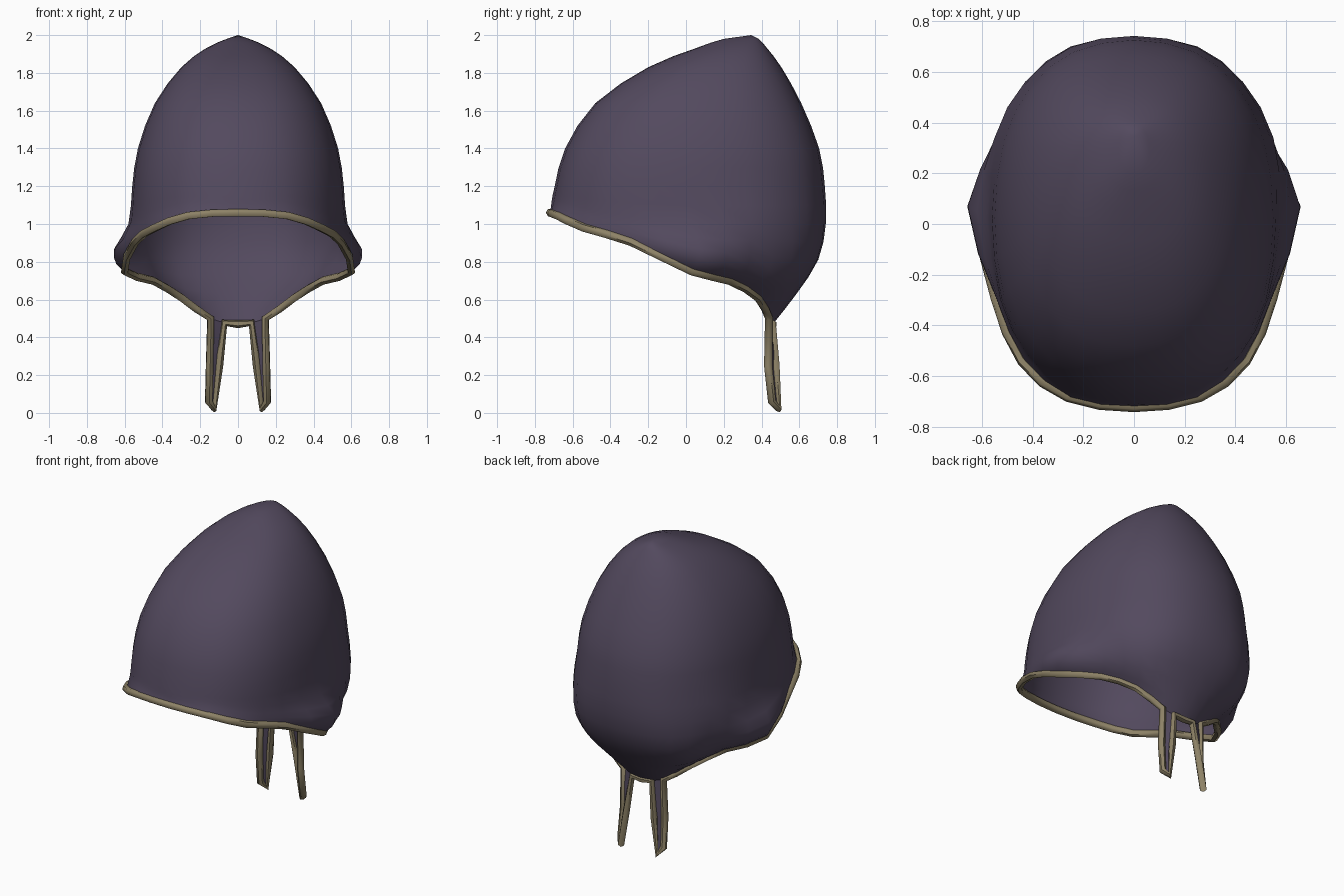
import bpy, bmesh, math
from mathutils import Vector

if "Cube" in bpy.data.objects:
    bpy.data.objects.remove(bpy.data.objects["Cube"])


def material(name, rgb):
    m = bpy.data.materials.new(name)
    m.diffuse_color = (*rgb, 1)
    m.use_nodes = True
    m.node_tree.nodes["Principled BSDF"].inputs["Base Color"].default_value = m.diffuse_color
    return m


purple = material("dark purple cloth", (0.086, 0.067, 0.112))
tan = material("tan piping", (0.27, 0.225, 0.135))


def catmull(a, b, c, d, t):
    return 0.5 * (2 * b + (c - a) * t + (2 * a - 5 * b + 4 * c - d) * t * t
                  + (3 * b - a - 3 * c + d) * t ** 3)


def full_ring(half):
    """Mirror a front-to-back half row, then add a smooth point between each pair."""
    half = [Vector(p) for p in half]
    keys = half + [Vector((-p.x, p.y, p.z)) for p in half[-2:0:-1]]
    n, out = len(keys), []
    for i in range(n):
        a, b, c, d = (keys[(i + k) % n] for k in (-1, 0, 1, 2))
        out += [b, catmull(a, b, c, d, 0.5)]
    return out


def section(z, front, back, width):
    """Slightly squared egg section at height z."""
    c, r, e = (front + back) / 2, (back - front) / 2, 2 / 2.3
    pts = []
    for i in range(9):
        s, k = math.sin(i * math.pi / 8), math.cos(i * math.pi / 8)
        pts.append((width * max(s, 0) ** e if 0 < i < 8 else 0,
                    c - math.copysign(r * abs(k) ** e, k), z))
    return pts


# Crown sections: height, front y, back y, half width
rows = [section(*s) for s in [
    (1.98, 0.20, 0.385, 0.06), (1.93, 0.05, 0.43, 0.17), (1.83, -0.20, 0.505, 0.30),
    (1.64, -0.48, 0.61, 0.44), (1.40, -0.64, 0.705, 0.53), (1.20, -0.695, 0.735, 0.56)]]
# Lower rows: ear flare at the side, gathered nape at the back
rows.append([(0, -.71, 1.13), (.25, -.66, 1.12), (.42, -.52, 1.08), (.53, -.30, 1.04),
             (.58, .03, 1.0), (.55, .34, 1.0), (.43, .56, 1.0), (.25, .70, 1.0), (0, .74, 1.0)])
rows.append([(0, -.715, 1.09), (.25, -.675, 1.08), (.43, -.53, 1.02), (.54, -.30, .96),
             (.655, .07, .87), (.53, .34, .84), (.41, .56, .82), (.23, .67, .81), (0, .70, .81)])
rows.append([(0, -.72, 1.07), (.25, -.685, 1.06), (.435, -.535, .99), (.54, -.30, .92),
             (.645, .06, .79), (.48, .31, .74), (.36, .49, .68), (.19, .56, .64), (0, .585, .63)])
rows.append([(0, -.72, 1.06), (.26, -.68, 1.045), (.44, -.54, .98), (.545, -.29, .905),
             (.60, .03, .75), (.45, .23, .70), (.30, .38, .61), (.145, .44, .50), (0, .46, .47)])
rings = [full_ring(r) for r in rows]
apex = Vector((0, 0.345, 2.0))
N = len(rings[0])

# Smooth rows added between the rings, down each column
levels = []
for i, ring in enumerate(rings):
    levels.append(ring)
    if i + 1 < len(rings):
        up = rings[i - 1] if i else [apex] * N
        nxt = rings[i + 1]
        low = rings[min(i + 2, len(rings) - 1)]
        levels.append([catmull(up[j], ring[j], nxt[j], low[j], 0.5) for j in range(N)])


def finish(bm, name, mat):
    bmesh.ops.recalc_face_normals(bm, faces=bm.faces)
    me = bpy.data.meshes.new(name)
    bm.to_mesh(me)
    bm.free()
    me.materials.append(mat)
    for p in me.polygons:
        p.use_smooth = True
    ob = bpy.data.objects.new(name, me)
    bpy.context.collection.objects.link(ob)
    return ob


# Hood cloth
bm = bmesh.new()
top = bm.verts.new(apex)
vr = [[bm.verts.new(p) for p in lv] for lv in levels]
for j in range(N):
    k = (j + 1) % N
    bm.faces.new((top, vr[0][j], vr[0][k]))
    for a, b in zip(vr, vr[1:]):
        bm.faces.new((a[j], b[j], b[k], a[k]))
finish(bm, "hood", purple)

# Tapering tie straps
rim = rings[-1]
outer = [rim[14], Vector((.150, .435, .25)), Vector((.155, .455, .06))]
inner = [rim[15], Vector((.100, .475, .25)), Vector((.130, .488, .023))]
for side, sx in (("left", -1), ("right", 1)):
    bm = bmesh.new()
    o, i = ([bm.verts.new((p.x * sx, p.y, p.z)) for p in e] for e in (outer, inner))
    for k in range(2):
        bm.faces.new((o[k], o[k + 1], i[k + 1], i[k]))
    finish(bm, side + "_strap", purple)

# Piping follows the rim and runs around both straps
half = rim[:15] + outer[1:] + inner[:0:-1] + [rim[15], rim[16]]
path = half + [Vector((-p.x, p.y, p.z)) for p in half[-2:0:-1]]
cu = bpy.data.curves.new("piping", 'CURVE')
cu.dimensions = '3D'
cu.bevel_depth = 0.022
cu.bevel_resolution = 1
sp = cu.splines.new('POLY')
sp.points.add(len(path) - 1)
for pt, p in zip(sp.points, path):
    pt.co = (*p, 1)
sp.use_cyclic_u = True
cu.materials.append(tan)
piping = bpy.data.objects.new("piping", cu)
bpy.context.collection.objects.link(piping)
bpy.context.view_layer.objects.active = piping
piping.select_set(True)
bpy.ops.object.convert(target='MESH')
bpy.ops.object.shade_smooth_by_angle(angle=math.radians(60))
